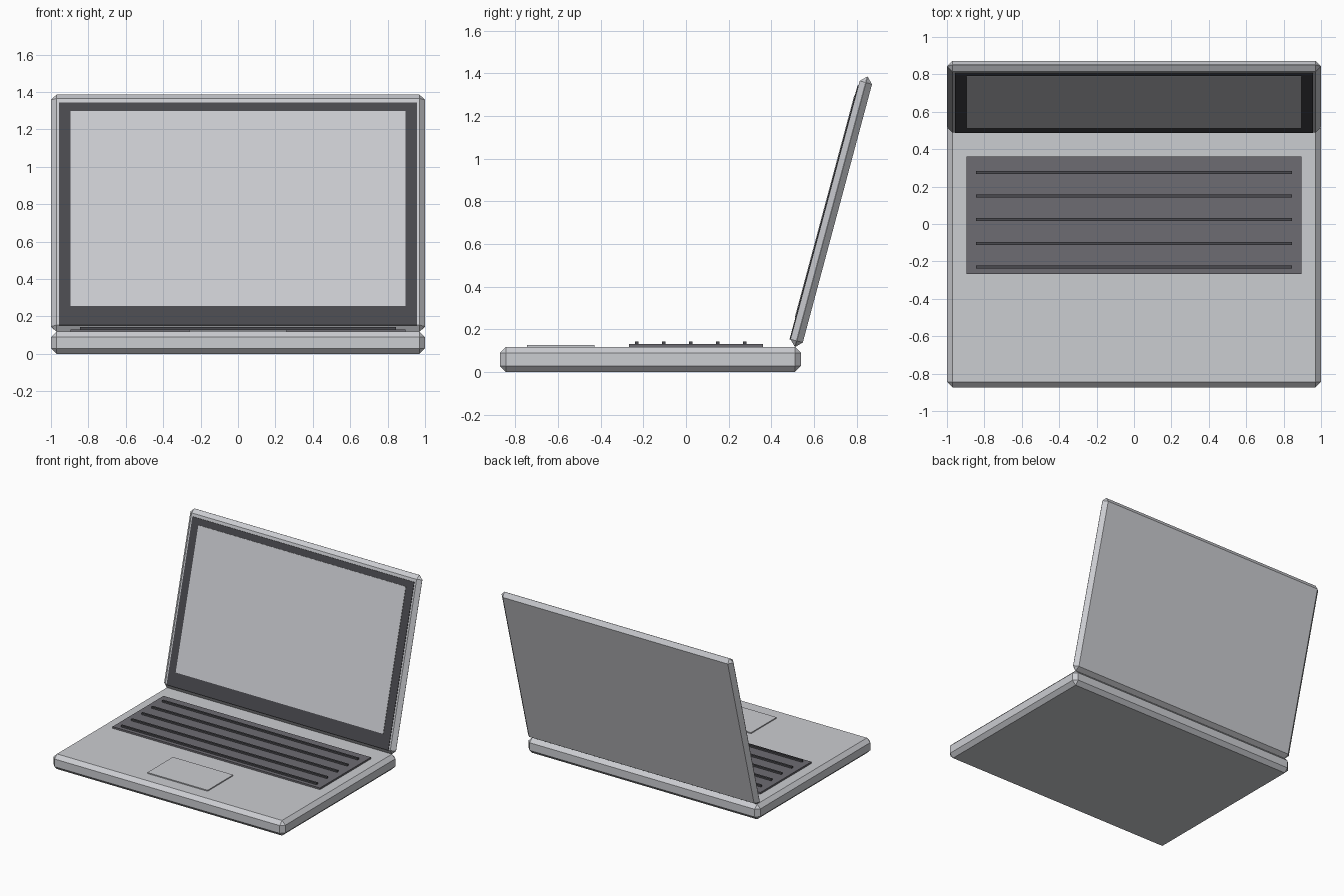
import bpy
import math
from mathutils import Matrix, Vector

if "Cube" in bpy.data.objects:
    bpy.data.objects.remove(bpy.data.objects["Cube"], do_unlink=True)


def material(name, rgb):
    mat = bpy.data.materials.new(name)
    mat.use_nodes = True
    mat.diffuse_color = (*rgb, 1)
    mat.node_tree.nodes["Principled BSDF"].inputs["Base Color"].default_value = (*rgb, 1)
    return mat


SILVER = material("silver", (0.60, 0.61, 0.64))
GREY = material("keyboard_grey", (0.155, 0.15, 0.17))
BLACK = material("soft_black", (0.068, 0.068, 0.077))


def box(name, low, high, mat, chamfer=0, frame=Matrix()):
    """Box between two corners, given in a local frame."""
    low, high = Vector(low), Vector(high)
    bpy.ops.mesh.primitive_cube_add(size=1)
    obj = bpy.context.object
    obj.name = name
    obj.data.transform(Matrix.Diagonal((*(high - low), 1)))
    obj.matrix_world = frame @ Matrix.Translation((low + high) / 2)
    obj.data.materials.append(mat)
    if chamfer:
        bevel = obj.modifiers.new("chamfer", "BEVEL")
        bevel.width = chamfer
        bevel.segments = 1
        bevel.limit_method = "NONE"
    return obj


# Base, keyboard deck and trackpad
TOP = 0.118
box("base", (-1, -0.873, 0), (1, 0.54, TOP), SILVER, 0.029)
box("keyboard_deck", (-0.895, -0.268, TOP - 0.01), (0.895, 0.36, 0.131), GREY)
box("trackpad", (-0.26, -0.746, TOP - 0.01), (0.26, -0.43, 0.126), SILVER)

# Raised key rows
for i in range(5):
    y = -0.23 + i * 0.1265
    box(f"key_row_{i + 1}", (-0.845, y - 0.008, 0.125), (0.845, y + 0.008, 0.144), BLACK)

# Lid leaning back, with bezel and screen plates on its front
lid_frame = Matrix.Translation((0, 0.681, 0.7515)) @ Matrix.Rotation(math.radians(-15), 4, "X")
box("lid", (-1, -0.03, -0.656), (1, 0.03, 0.656), SILVER, 0.029, lid_frame)
box("bezel", (-0.957, -0.034, -0.629), (0.957, -0.028, 0.604), BLACK, 0, lid_frame)
box("screen", (-0.895, -0.037, -0.523), (0.895, -0.031, 0.556), SILVER, 0, lid_frame)
